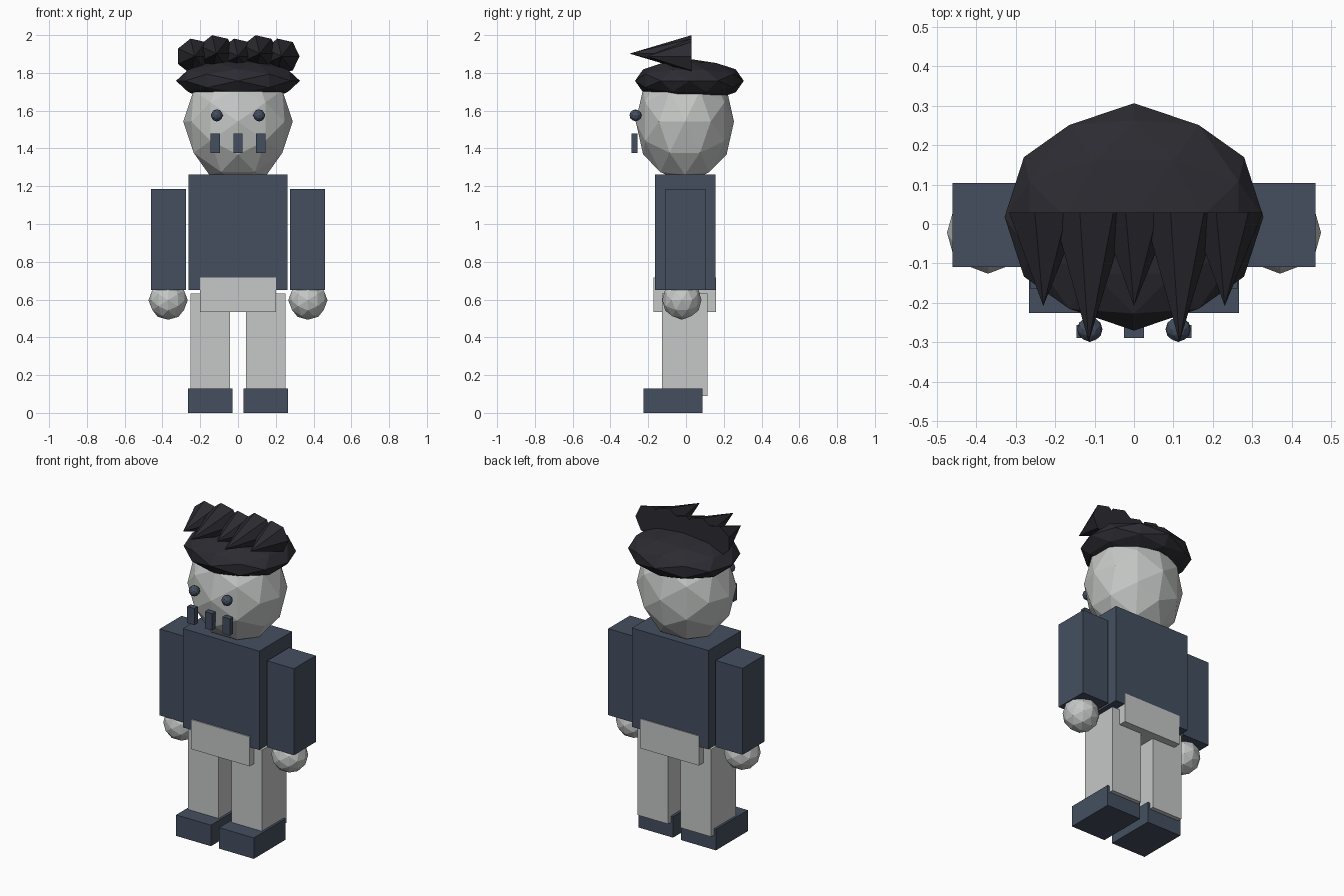
import bpy, bmesh, math
from mathutils import Matrix, Vector

cube = bpy.data.objects.get("Cube")
if cube:
    bpy.data.objects.remove(cube, do_unlink=True)


def make_material(name, rgb):
    mat = bpy.data.materials.new(name)
    mat.use_nodes = True
    mat.diffuse_color = (*rgb, 1)
    mat.node_tree.nodes["Principled BSDF"].inputs["Base Color"].default_value = (*rgb, 1)
    return mat


slate = make_material("slate blue", (0.058, 0.078, 0.115))
pale = make_material("pale grey", (0.56, 0.58, 0.565))
black = make_material("soft black", (0.025, 0.024, 0.031))


def finish(name, bm, mat, location):
    mesh = bpy.data.meshes.new(name)
    bm.to_mesh(mesh)
    bm.free()
    mesh.materials.append(mat)
    obj = bpy.data.objects.new(name, mesh)
    obj.location = location
    bpy.context.collection.objects.link(obj)
    return obj


def box(name, mat, low, high):
    low, high = Vector(low), Vector(high)
    bm = bmesh.new()
    bmesh.ops.create_cube(bm, size=1)
    bmesh.ops.scale(bm, vec=high - low, verts=bm.verts)
    return finish(name, bm, mat, (low + high) / 2)


def ball(name, mat, center, radii):
    # faceted ball, turned so that it is symmetric about all three axes
    bm = bmesh.new()
    bmesh.ops.create_icosphere(bm, subdivisions=2, radius=1)
    turn = Matrix.Rotation(-math.atan(2) / 2, 3, "Y")
    bmesh.ops.rotate(bm, matrix=turn, verts=bm.verts)
    bmesh.ops.scale(bm, vec=radii, verts=bm.verts)
    return finish(name, bm, mat, center)


def spike(name, mat, base, radius, length):
    # seven-sided cone pointing forward from its base
    bm = bmesh.new()
    bmesh.ops.create_cone(bm, cap_ends=True, segments=7, radius1=radius,
                          radius2=0, depth=length)
    bmesh.ops.rotate(bm, matrix=Matrix.Rotation(math.pi / 2, 3, "X"), verts=bm.verts)
    bmesh.ops.rotate(bm, matrix=Matrix.Rotation(math.pi / 2, 3, "Y"), verts=bm.verts)
    bmesh.ops.remove_doubles(bm, verts=bm.verts, dist=0.0001)
    x, y, z = base
    return finish(name, bm, mat, (x, y - length / 2, z))


def mirrored_box(name, mat, low, high):
    box("left_" + name, mat, low, high)
    box("right_" + name, mat, (-high[0], *low[1:]), (-low[0], *high[1:]))


# Body
box("torso", slate, (-0.262, -0.165, 0.65), (0.262, 0.155, 1.262))
box("hips", pale, (-0.2, -0.172, 0.535), (0.2, 0.16, 0.718))

# Limbs
mirrored_box("arm", slate, (0.276, -0.109, 0.65), (0.46, 0.104, 1.185))
mirrored_box("leg", pale, (0.043, -0.127, 0.09), (0.252, 0.113, 0.632))
mirrored_box("foot", slate, (0.028, -0.225, 0), (0.266, 0.087, 0.13))

# Hands and eyes
for side, sign in (("left", 1), ("right", -1)):
    ball(side + "_hand", pale, (sign * 0.37, -0.022, 0.597), (0.104, 0.104, 0.104))
    ball(side + "_eye", slate, (sign * 0.112, -0.267, 1.575), (0.032, 0.032, 0.032))

# Head and cap of hair
ball("head", pale, (0, -0.006, 1.542), (0.29, 0.26, 0.33))
ball("hair_cap", black, (0, 0.018, 1.758), (0.328, 0.288, 0.116))

# Small blocks in front of the mouth
for i in (-1, 0, 1):
    x = i * 0.121
    box("mouth_block", slate, (x - 0.025, -0.289, 1.375), (x + 0.025, -0.256, 1.478))

# Row of hair spikes, alternating long and short
for i in range(-2, 3):
    long = i % 2 == 1
    spike("hair_spike", black, (i * 0.115, 0.029, 1.902 if long else 1.888),
          0.1 if long else 0.096, 0.328 if long else 0.237)
